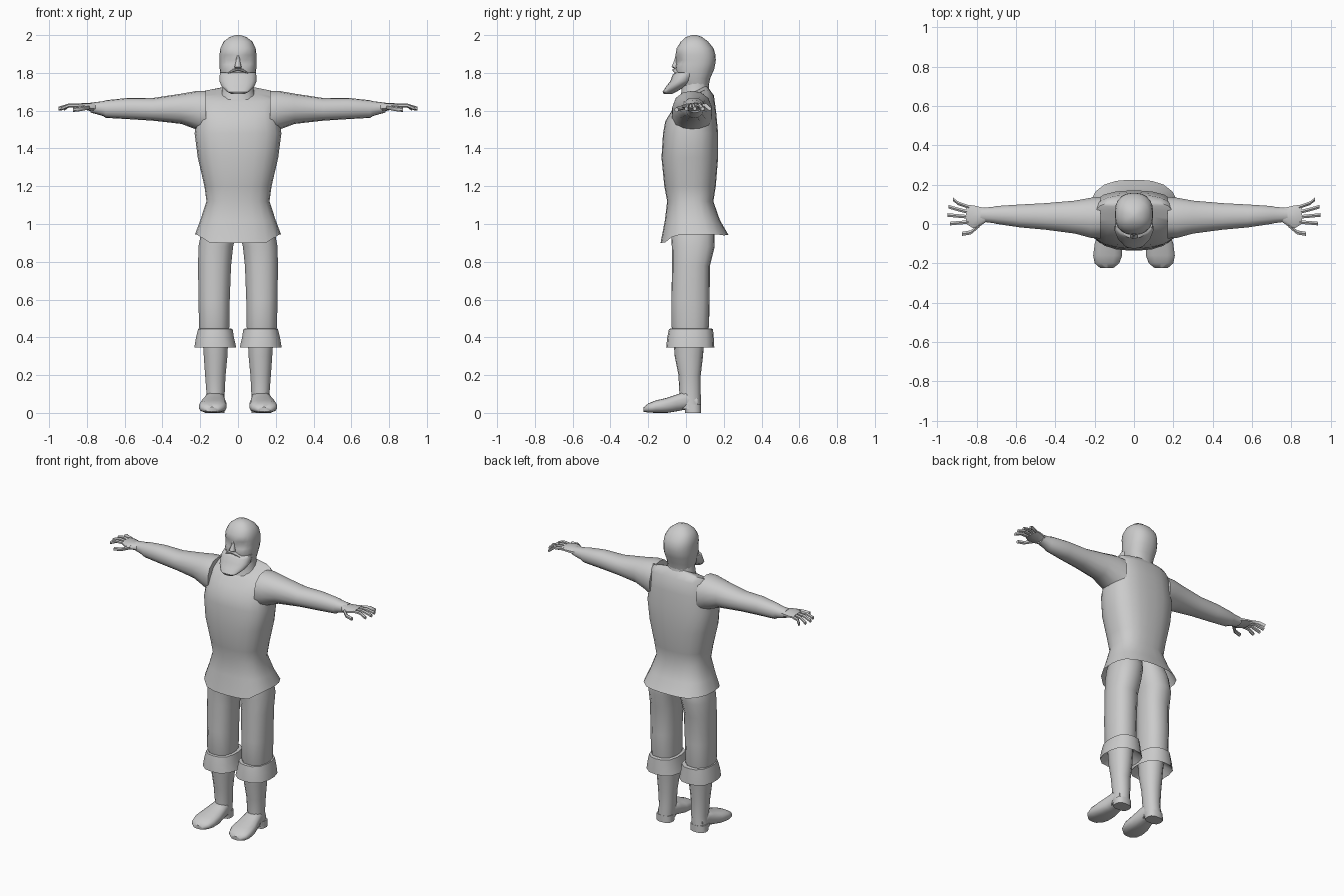
import bpy, bmesh, math

grey = bpy.data.materials.new("plain grey")
grey.diffuse_color = (0.6, 0.6, 0.6, 1)


def loft(name, axis, sections, sides=14, n=2.3, mirror=False, caps=(True, True),
         shift=None, angle=50):
    """Skin over superellipse rings. Each section is (t, a0, a1, b0, b1):
    position on the axis and the extents on the other two axes in x, y, z order."""
    bm = bmesh.new()
    rings = []
    for t, a0, a1, b0, b1 in sections:
        ring = []
        for i in range(sides):
            th = 2 * math.pi * (i + 0.5) / sides
            c, s = math.cos(th), math.sin(th)
            k = (abs(c) ** n + abs(s) ** n) ** (-1 / n)
            a = (a0 + a1) / 2 + (a1 - a0) / 2 * c * k
            b = (b0 + b1) / 2 + (b1 - b0) / 2 * s * k
            co = {"x": (t, a, b), "y": (a, t, b), "z": (a, b, t)}[axis]
            if shift:
                co = shift(*co)
            ring.append(bm.verts.new(co))
        rings.append(ring)
    for r, q in zip(rings, rings[1:]):
        for i in range(sides):
            j = (i + 1) % sides
            bm.faces.new((r[i], r[j], q[j], q[i]))
    if caps[0]:
        bm.faces.new(rings[0])
    if caps[1]:
        bm.faces.new(rings[-1])
    bmesh.ops.recalc_face_normals(bm, faces=bm.faces)
    me = bpy.data.meshes.new(name)
    bm.to_mesh(me)
    bm.free()
    me.materials.append(grey)
    ob = bpy.data.objects.new(name, me)
    bpy.context.collection.objects.link(ob)
    if mirror:
        m = ob.modifiers.new("mirror", "MIRROR")
        m.use_mirror_merge = False
    bpy.ops.object.select_all(action="DESELECT")
    ob.select_set(True)
    bpy.context.view_layer.objects.active = ob
    if mirror:
        bpy.ops.object.modifier_apply(modifier="mirror")
    bpy.ops.object.shade_smooth_by_angle(angle=math.radians(angle))
    return ob


# Tunic: open flared hem that rises to the sides and back, shoulders lean back
def tunic_shape(x, y, z):
    if z < 1.0:
        z += 0.12 * max(0, y + 0.13) + 0.04 * max(0, abs(x) - 0.16) / 0.06
        z = min(z, 0.945)
    elif z > 1.5:
        z += 0.45 * (z - 1.5) / 0.2 * (y - 0.09)
    return x, y, z


loft("tunic", "z", [
    (0.90, -0.228, 0.228, -0.135, 0.225), (1.02, -0.20, 0.20, -0.112, 0.18),
    (1.12, -0.167, 0.167, -0.10, 0.145), (1.20, -0.178, 0.178, -0.115, 0.158),
    (1.35, -0.213, 0.213, -0.13, 0.17), (1.48, -0.23, 0.23, -0.122, 0.17),
    (1.58, -0.217, 0.217, -0.11, 0.16), (1.66, -0.21, 0.21, -0.075, 0.148),
    (1.705, -0.20, 0.20, -0.04, 0.12), (1.722, -0.10, 0.10, -0.02, 0.11)],
    sides=24, n=2.7, caps=(False, True), shift=tunic_shape)

# Sleeve and forearm
loft("arm", "x", [
    (0.17, -0.075, 0.14, 1.47, 1.705), (0.22, -0.072, 0.135, 1.50, 1.704),
    (0.30, -0.05, 0.12, 1.53, 1.69), (0.45, -0.03, 0.107, 1.547, 1.667),
    (0.58, -0.018, 0.10, 1.555, 1.668), (0.70, 0.0, 0.092, 1.562, 1.655),
    (0.715, 0.004, 0.088, 1.572, 1.65), (0.78, 0.012, 0.082, 1.59, 1.642)],
    mirror=True)

# Palm, fingers and thumb
loft("palm", "x", [
    (0.75, 0.012, 0.08, 1.592, 1.642), (0.79, -0.018, 0.09, 1.60, 1.64),
    (0.82, -0.022, 0.097, 1.607, 1.64), (0.855, 0.0, 0.098, 1.614, 1.637)],
    sides=10, mirror=True)


def finger(name, points, r):
    loft(name, "x", [(x, y - r, y + r, z - r, z + r) for x, y, z in points],
         sides=6, n=2, mirror=True)


for name, base, tip, end in [("little_finger", 0.086, 0.125, 0.92), ("ring_finger", 0.06, 0.088, 0.943),
                             ("middle_finger", 0.036, 0.046, 0.95), ("index_finger", 0.01, 0.002, 0.937)]:
    finger(name, [(0.84, base, 1.626), (0.895, (base + tip) / 2, 1.628), (end, tip, 1.61)], 0.0105)
finger("thumb", [(0.785, -0.005, 1.62), (0.83, -0.043, 1.61), (0.874, -0.05, 1.605)], 0.012)

# Trousers and flared cuffs
loft("trouser_leg", "z", [
    (0.40, 0.05, 0.20, -0.06, 0.11), (0.46, 0.045, 0.207, -0.078, 0.122),
    (0.60, 0.043, 0.21, -0.078, 0.125), (0.78, 0.036, 0.212, -0.073, 0.127),
    (0.88, 0.025, 0.21, -0.075, 0.152), (0.96, 0.008, 0.195, -0.08, 0.15),
    (1.06, 0.0, 0.165, -0.07, 0.12)], n=2.6, mirror=True)
loft("cuff", "z", [
    (0.40, 0.055, 0.19, -0.055, 0.10), (0.345, 0.008, 0.232, -0.105, 0.15),
    (0.395, 0.02, 0.224, -0.10, 0.147), (0.445, 0.028, 0.212, -0.09, 0.143),
    (0.448, 0.06, 0.19, -0.06, 0.11)], n=2.6, mirror=True)

# Boots: shaft, foot and heel
loft("boot_shaft", "z", [
    (0.02, 0.075, 0.175, -0.035, 0.08), (0.10, 0.07, 0.167, -0.035, 0.078),
    (0.20, 0.065, 0.175, -0.04, 0.078), (0.30, 0.055, 0.182, -0.06, 0.09),
    (0.42, 0.05, 0.19, -0.068, 0.10)], mirror=True)
loft("boot_foot", "y", [
    (0.06, 0.085, 0.165, 0.02, 0.09), (0.0, 0.07, 0.172, 0.018, 0.115),
    (-0.05, 0.066, 0.185, 0.008, 0.097), (-0.10, 0.06, 0.20, 0.0, 0.08),
    (-0.16, 0.06, 0.208, 0.0, 0.066), (-0.20, 0.075, 0.20, 0.002, 0.05),
    (-0.224, 0.105, 0.172, 0.006, 0.03)], n=3, mirror=True)
loft("boot_heel", "z", [
    (0.0, 0.072, 0.178, -0.005, 0.08), (0.045, 0.072, 0.176, -0.01, 0.08)],
    n=3, mirror=True)


# Head with sunken eye sockets, and neck
def sockets(x, y, z):
    if y < 0 and 0.015 < abs(x) < 0.07 and 1.85 < z < 1.885:
        y += 0.014
    return x, y, z


loft("head", "z", [
    (1.73, -0.078, 0.078, -0.02, 0.12), (1.77, -0.09, 0.09, -0.05, 0.128),
    (1.82, -0.097, 0.097, -0.055, 0.15), (1.845, -0.098, 0.098, -0.052, 0.155),
    (1.868, -0.098, 0.098, -0.052, 0.158), (1.895, -0.098, 0.098, -0.056, 0.157),
    (1.93, -0.094, 0.094, -0.05, 0.146), (1.965, -0.077, 0.077, -0.028, 0.118),
    (1.99, -0.045, 0.045, 0.0, 0.085), (2.0, -0.012, 0.012, 0.03, 0.055)],
    sides=24, n=2.4, shift=sockets)
loft("neck", "z", [
    (1.66, -0.10, 0.10, -0.035, 0.135), (1.70, -0.085, 0.085, -0.025, 0.122),
    (1.78, -0.08, 0.08, -0.02, 0.12)], sides=16)

# Nose, moustache and beard
loft("nose", "z", [
    (1.823, -0.017, 0.017, -0.062, -0.04), (1.832, -0.02, 0.02, -0.078, -0.04),
    (1.86, -0.012, 0.012, -0.066, -0.03), (1.892, -0.01, 0.01, -0.056, -0.03)],
    sides=8, n=2)
loft("moustache", "x", [
    (-0.052, -0.06, -0.03, 1.795, 1.803), (-0.025, -0.072, -0.03, 1.804, 1.822),
    (0.0, -0.072, -0.03, 1.812, 1.825), (0.025, -0.072, -0.03, 1.804, 1.822),
    (0.052, -0.06, -0.03, 1.795, 1.803)], sides=8, n=2)
loft("beard", "z", [
    (1.688, -0.035, 0.035, -0.118, -0.075), (1.70, -0.058, 0.058, -0.124, -0.05),
    (1.73, -0.088, 0.088, -0.104, 0.0), (1.757, -0.099, 0.099, -0.083, 0.035),
    (1.79, -0.097, 0.097, -0.071, 0.055), (1.802, -0.094, 0.094, -0.056, 0.06)],
    sides=20, n=2.4)
